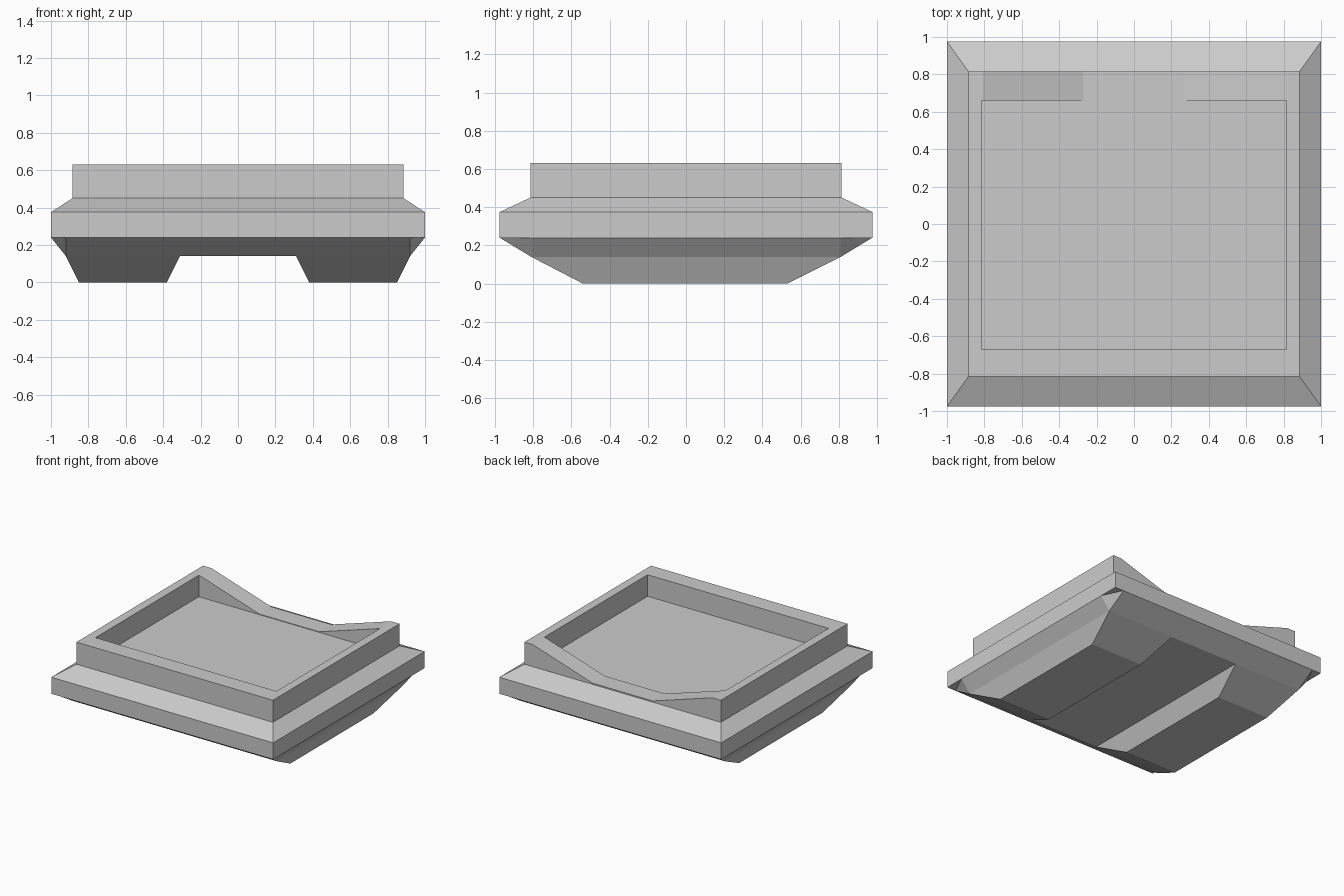
import bpy, bmesh

if "Cube" in bpy.data.objects:
    bpy.data.objects.remove(bpy.data.objects["Cube"])


def finish(name, bm):
    bmesh.ops.recalc_face_normals(bm, faces=bm.faces)
    me = bpy.data.meshes.new(name)
    bm.to_mesh(me)
    bm.free()
    ob = bpy.data.objects.new(name, me)
    bpy.context.collection.objects.link(ob)
    return ob


def loft(name, rings, cap_end=True):
    """Join rectangular rings given as (x0, x1, y0, y1, z)."""
    bm = bmesh.new()
    loops = [[bm.verts.new(p) for p in
              ((x0, y0, z), (x1, y0, z), (x1, y1, z), (x0, y1, z))]
             for x0, x1, y0, y1, z in rings]
    for a, b in zip(loops, loops[1:]):
        for i in range(4):
            j = (i + 1) % 4
            bm.faces.new((a[i], a[j], b[j], b[i]))
    bm.faces.new(loops[0])
    if cap_end:
        bm.faces.new(loops[-1])
    ob = finish(name, bm)
    return ob


# Tray: slab edge, sloped shoulder, raised rim and recessed floor
tray = loft("tray", [
    (-1, 1, -.975, .975, .24),
    (-1, 1, -.975, .975, .375),
    (-.885, .885, -.815, .815, .45),
    (-.885, .885, -.815, .815, .63),
    (-.815, .815, -.67, .66, .63),
    (-.815, .815, -.67, .66, .455)])

# Shallow dip cut through the back rim
bm = bmesh.new()
dip = [(-.27, .46), (.27, .46), (.905, .66), (-.905, .66)]
near = [bm.verts.new((x, .6, z)) for x, z in dip]
far = [bm.verts.new((x, .9, z)) for x, z in dip]
bm.faces.new(near)
bm.faces.new(far)
for i in range(4):
    j = (i + 1) % 4
    bm.faces.new((near[i], near[j], far[j], far[i]))
cutter = finish("dip_cutter", bm)
cutter.hide_render = True
mod = tray.modifiers.new("dip", 'BOOLEAN')
mod.operation = 'DIFFERENCE'
mod.solver = 'EXACT'
mod.object = cutter
bpy.context.view_layer.objects.active = tray
bpy.ops.object.modifier_apply(modifier=mod.name)
bpy.data.objects.remove(cutter)

# Underside: bevelled block with clipped corners
bm = bmesh.new()
for sx in (-1, 1):
    for sy in (-1, 1):
        for x, y, z in ((1, .81, .24), (.92, .975, .24), (.92, .81, .14)):
            bm.verts.new((sx * x, sy * y, z))
bmesh.ops.convex_hull(bm, input=bm.verts[:])
bmesh.ops.dissolve_limit(bm, angle_limit=.01, verts=bm.verts[:], edges=bm.edges[:])
finish("underside", bm)

# Two tapered runners the tray stands on
for side, s in (("left", -1), ("right", 1)):
    loft(side + "_runner", [
        (s * .38, s * .85, -.54, .53, 0),
        (s * .31, s * .92, -.81, .81, .14)], cap_end=False)
